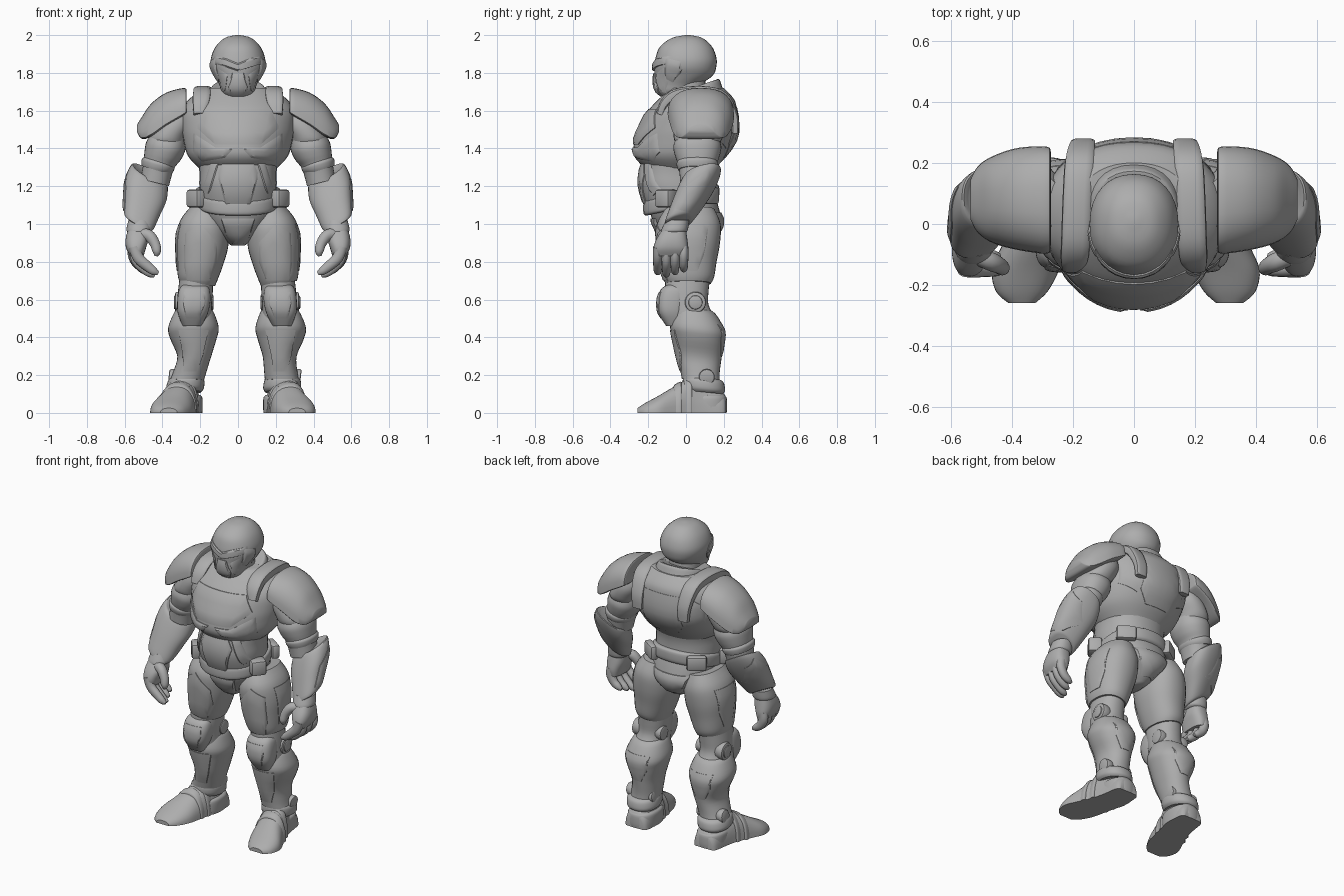
import bpy, bmesh, math
from mathutils import Vector, Matrix
from mathutils.bvhtree import BVHTree

grey = bpy.data.materials.new("armour_grey")
grey.diffuse_color = (0.42, 0.42, 0.42, 1)
SIDES = ((-1, "left"), (1, "right"))


def finish(name, bm, angle=38):
    bmesh.ops.recalc_face_normals(bm, faces=bm.faces)
    me = bpy.data.meshes.new(name)
    bm.to_mesh(me)
    bm.free()
    me.materials.append(grey)
    me.shade_smooth()
    me.set_sharp_from_angle(angle=math.radians(angle))
    ob = bpy.data.objects.new(name, me)
    bpy.context.collection.objects.link(ob)
    return ob


def spline(rows, steps=4):
    # smooth interpolation through rows of numbers
    out = []
    for i in range(len(rows) - 1):
        p = [rows[min(max(k, 0), len(rows) - 1)] for k in (i - 1, i, i + 1, i + 2)]
        for j in range(steps):
            t = j / steps
            out.append([0.5 * (2 * b + (c - a) * t + (2 * a - 5 * b + 4 * c - d) * t * t
                               + (3 * b - a - 3 * c + d) * t ** 3) for a, b, c, d in zip(*p)])
    return out + [list(rows[-1])]


def oval(p, n, low=1.0):
    pts = []
    for k in range(n):
        c, s = math.cos(2 * math.pi * k / n), math.sin(2 * math.pi * k / n)
        b = math.copysign(abs(s) ** (2 / p), s)
        pts.append((math.copysign(abs(c) ** (2 / p), c), b if b > 0 else b * low))
    return pts


def skin(name, rings, s=1):
    bm = bmesh.new()
    loops = [[bm.verts.new((v[0] * s, v[1], v[2])) for v in r] for r in rings]
    for a, b in zip(loops, loops[1:]):
        for k in range(len(a)):
            m = (k + 1) % len(a)
            bm.faces.new((a[k], a[m], b[m], b[k]))
    bm.faces.new(loops[0])
    bm.faces.new(loops[-1])
    return finish(name, bm)


def loft(name, rows, s=1, axis="z", p=2.2, low=1.0, tx=0, ty=0, n=32):
    # rows: centre x, y, z and the two radii of each section
    rings = []
    for x, y, z, a, b in spline(rows):
        ring = []
        for u, v in oval(p, n, low):
            u, v = u * a, v * b
            ring.append({"z": (x + u, y + v, z + tx * u + ty * v),
                         "x": (x, y + u, z + v), "y": (x + u, y, z + v)}[axis])
        rings.append(ring)
    return skin(name, rings, s)


def sweep(name, rows, side, s=1, p=2, n=14):
    # rows: point x, y, z plus half width and half height
    rows = spline(rows)
    side, rings = Vector(side), []
    for i, r in enumerate(rows):
        t = Vector(rows[min(i + 1, len(rows) - 1)][:3]) - Vector(rows[max(i - 1, 0)][:3])
        up = t.cross(side).normalized()
        rings.append([Vector(r[:3]) + side * u * r[3] + up * v * r[4] for u, v in oval(p, n)])
    return skin(name, rings, s)


def plate(name, target, outline, d, lift=0.012):
    # raised panel wrapped onto a part, seen along direction d
    src = bmesh.new()
    src.from_mesh(target.data)
    tree = BVHTree.FromBMesh(src)
    d, bm = Vector(d), bmesh.new()
    flat = (lambda a, z: (a, 0, z)) if d.x == 0 else (lambda a, z: (0, a, z))
    bm.faces.new([bm.verts.new(flat(a, z)) for a, z in outline])
    bmesh.ops.triangulate(bm, faces=bm.faces)
    bmesh.ops.subdivide_edges(bm, edges=bm.edges, cuts=5, use_grid_fill=True)
    for v in bm.verts:
        hit = tree.ray_cast(v.co + d * 2, -d)[0] or tree.find_nearest(v.co + d * 0.15)[0]
        v.co = hit + d * lift * (0.45 if v.is_boundary else 1)
    rim = bmesh.ops.extrude_edge_only(bm, edges=[e for e in bm.edges if e.is_boundary])
    for v in rim["geom"]:
        if isinstance(v, bmesh.types.BMVert):
            v.co -= d * 0.025
    src.free()
    return finish(name, bm, 30)


def box(name, c, size, turn=0, bevel=0.015):
    bm = bmesh.new()
    bmesh.ops.create_cube(bm, size=1, matrix=Matrix.Translation(c) @ Matrix.Rotation(turn, 4, "Z")
                          @ Matrix.Diagonal((*size, 1)))
    bmesh.ops.bevel(bm, geom=bm.edges, offset=bevel, segments=2, affect="EDGES", profile=0.5)
    return finish(name, bm)


def disc(name, c, r, w):
    bm = bmesh.new()
    bmesh.ops.create_cone(bm, cap_ends=True, segments=24, radius1=r, radius2=r, depth=w,
                          matrix=Matrix.Translation(c) @ Matrix.Rotation(math.pi / 2, 4, "Y"))
    rims = [e for e in bm.edges if any(len(f.verts) > 4 for f in e.link_faces)]
    bmesh.ops.bevel(bm, geom=rims, offset=0.01, segments=2, affect="EDGES", profile=0.5)
    return finish(name, bm)


def mir(pts, s):
    return [(x * s, z) for x, z in pts]


F, B = (0, -1, 0), (0, 1, 0)

# torso, tapered toward the breastbone
chest = loft("chest", [(0, -.03, 1.29, .2, .18), (0, -.03, 1.36, .265, .245), (0, 0, 1.45, .29, .27),
                       (0, .018, 1.52, .3, .26), (0, .035, 1.6, .298, .235), (0, .055, 1.66, .26, .2),
                       (0, .06, 1.72, .18, .14)], p=2.2, n=40)
for v in chest.data.vertices:
    v.co.x *= 1 - .6 * max(-.06 - v.co.y, 0)
belly = loft("abdomen", [(0, -.02, 1.38, .22, .2), (0, -.045, 1.28, .205, .195), (0, -.05, 1.2, .205, .195),
                         (0, -.03, 1.1, .195, .185), (0, -.02, 1.04, .16, .16)])
plate("chest_plate", chest, [(-.17, 1.61), (-.22, 1.51), (-.12, 1.42), (.12, 1.42), (.22, 1.51), (.17, 1.61)], F, .012)
plate("belly_plate", belly, [(-.08, 1.33), (.08, 1.33), (.11, 1.26), (.06, 1.08), (-.06, 1.08), (-.11, 1.26)], F)
plate("back_plate", chest, [(-.13, 1.62), (.13, 1.62), (.14, 1.42), (.08, 1.35), (-.08, 1.35), (-.14, 1.42)], B, .006)
for s, side in SIDES:
    plate(side + "_rib_plate", chest, mir([(.02, 1.405), (.12, 1.405), (.235, 1.48), (.24, 1.38), (.19, 1.33), (.07, 1.35)], s), F, .012)
    plate(side + "_waist_strap", belly, mir([(.1, 1.33), (.14, 1.34), (.19, 1.18), (.155, 1.15)], s), F)
    sweep(side + "_shoulder_strap", [(.205, -.14, 1.58, .03, .02), (.195, -.11, 1.645, .045, .025),
          (.19, -.04, 1.69, .048, .03), (.185, .1, 1.7, .048, .03), (.178, .2, 1.67, .048, .028),
          (.168, .255, 1.57, .042, .022), (.165, .26, 1.48, .035, .018)], (1, 0, 0), s, p=4)
    plate(side + "_flank_plate", chest, mir([(.15, 1.4), (.25, 1.45), (.26, 1.56), (.21, 1.6), (.21, 1.46)], s), B, .006)

# neck and helmet
loft("collar", [(0, .03, 1.6, .19, .18), (0, .03, 1.675, .16, .16), (0, .025, 1.715, .14, .148),
                (0, .02, 1.71, .115, .12)], ty=.35)
loft("neck", [(0, .01, 1.6, .1, .1), (0, 0, 1.8, .09, .1)])
helmet = loft("helmet", [(0, .01, 2.0, .012, .012), (0, .006, 1.985, .07, .08), (0, 0, 1.94, .118, .137),
                         (0, 0, 1.88, .143, .161), (0, -.004, 1.83, .142, .164), (0, -.013, 1.785, .122, .154),
                         (0, -.045, 1.74, .1, .122), (0, -.065, 1.7, .086, .09), (0, -.07, 1.665, .055, .05)])
plate("brow", helmet, [(-.125, 1.89), (-.06, 1.875), (0, 1.85), (.06, 1.875), (.125, 1.89), (.13, 1.85),
                       (.06, 1.83), (0, 1.81), (-.06, 1.83), (-.13, 1.85)], F, .012)
plate("mouth_guard", helmet, [(-.03, 1.8), (.03, 1.8), (.055, 1.72), (.035, 1.675), (-.035, 1.675), (-.055, 1.72)], F, .01)
for s, side in SIDES:
    plate(side + "_cheek", helmet, mir([(.055, 1.79), (.115, 1.83), (.1, 1.76), (.075, 1.69), (.065, 1.72)], s), F, .01)
    plate(side + "_temple", helmet, [(-.11, 1.88), (-.03, 1.86), (-.02, 1.81), (-.07, 1.75), (-.11, 1.77)], (s, 0, 0), .01)

# belt and pelvis
pelvis = loft("pelvis", [(0, -.02, 1.16, .19, .17), (0, -.01, 1.08, .2, .185), (0, .01, 1.0, .17, .178),
                         (0, .01, .93, .09, .14), (0, 0, .885, .035, .08)])
loft("belt", [(0, -.025, 1.085, .2, .185), (0, -.025, 1.1, .213, .2), (0, -.025, 1.155, .213, .2),
              (0, -.025, 1.17, .2, .185)], ty=.22)
plate("codpiece", pelvis, [(-.09, 1.03), (.09, 1.03), (.06, .93), (.03, .895), (-.03, .895), (-.06, .93)], F, .016)
plate("seat_plate", pelvis, [(-.13, 1.06), (.13, 1.06), (.1, .98), (.04, .91), (-.04, .91), (-.1, .98)], B, .015)
for s, side in SIDES:
    box(side + "_front_pouch", (s * .215, -.105, 1.135), (.095, .085, .095), s * .9)
    box(side + "_rear_pouch", (s * .165, .125, 1.15), (.12, .05, .09), -s * .6)

# arms
for s, side in SIDES:
    loft(side + "_shoulder_pad", [(.272, .078, 1.6, .155, .1), (.285, .078, 1.585, .175, .135),
         (.38, .082, 1.53, .167, .165), (.46, .08, 1.475, .143, .162), (.51, .08, 1.46, .11, .105),
         (.535, .08, 1.49, .065, .035)], s, "x", 2.35, .08)
    loft(side + "_shoulder_joint", [(.31, .07, 1.64, .07, .09), (.33, .07, 1.54, .1, .13), (.37, .065, 1.46, .1, .13),
         (.375, .06, 1.42, .09, .11)], s)
    loft(side + "_upper_arm", [(.365, .06, 1.46, .09, .11), (.383, .06, 1.41, .102, .127), (.4, .06, 1.36, .095, .118),
         (.42, .06, 1.31, .08, .1), (.44, .055, 1.22, .075, .085)], s, tx=.25)
    loft(side + "_elbow_band", [(.415, .06, 1.335, .075, .1), (.422, .06, 1.32, .086, .11), (.428, .06, 1.3, .084, .107),
         (.435, .06, 1.285, .075, .1)], s, tx=.3)
    arm = loft(side + "_gauntlet", [(.465, .085, 1.255, .075, .075), (.468, .085, 1.26, .095, .1),
               (.485, .055, 1.19, .108, .106), (.507, .01, 1.1, .094, .096), (.525, -.035, 1.02, .079, .078),
               (.527, -.04, 1.005, .065, .065)], s, p=2.4, tx=.55, ty=.25)
    plate(side + "_gauntlet_plate", arm, [(.12, 1.29), (.15, 1.22), (.1, 1.1), (.03, 1.06), (-.06, 1.08), (0, 1.2)], (s, 0, 0), .008)
    loft(side + "_wrist", [(.522, -.045, 1.02, .058, .062), (.525, -.06, .97, .066, .07), (.527, -.065, .955, .055, .065)], s)
    loft(side + "_palm", [(.53, -.06, .98, .05, .058), (.535, -.075, .92, .06, .082), (.54, -.08, .87, .052, .092),
         (.535, -.08, .83, .035, .085)], s, p=2.6)
    for i in range(4):
        y, k, r = -.15 + i * .046, (0, -.012, 0, .015)[i], (-.03, -.012, .008, .025)[i]
        sweep(f"{side}_finger_{i + 1}", [(.55, y, .88, .024, .03), (.542 + r / 2, y, .82 + k, .025, .03),
              (.508 + r, y, .775 + k, .023, .027), (.475 + r, y, .75 + k, .02, .022),
              (.452 + r, y, .738 + k, .009, .01)], (0, 1, 0), s)
    sweep(side + "_thumb", [(.53, -.095, .945, .034, .034), (.475, -.12, .94, .033, .032), (.442, -.135, .9, .028, .028),
          (.43, -.145, .855, .023, .023), (.435, -.145, .83, .009, .009)], (0, 1, 0), s)

# legs
legs = []
for s, side in SIDES:
    thigh = loft(side + "_thigh", [(.165, .02, 1.08, .085, .13), (.178, .015, 1.0, .128, .168), (.19, .015, .9, .138, .165),
                 (.202, .012, .8, .123, .15), (.214, .012, .72, .106, .137), (.217, .012, .685, .095, .12)], s, tx=.15)
    plate(side + "_thigh_plate", thigh, mir([(.2, 1.0), (.28, .95), (.285, .78), (.27, .7), (.15, .7), (.11, .8), (.11, .9)], s), F, .01)
    plate(side + "_hip_plate", thigh, [(-.06, 1.0), (.12, 1.0), (.1, .85), (.06, .75), (-.03, .75)], (s, 0, 0), .006)
    knee = loft(side + "_knee", [(.215, .01, .74, .085, .12), (.22, .005, .65, .092, .115), (.226, .01, .57, .092, .11),
                (.23, .04, .49, .1, .125)], s)
    pad = loft(side + "_knee_pad", [(.225, -.05, .68, .06, .045), (.226, -.062, .655, .08, .07),
               (.228, -.073, .6, .088, .078), (.234, -.075, .53, .08, .072), (.238, -.055, .46, .05, .05)], s, p=2.8)
    pp = plate(side + "_knee_plate", pad, mir([(.17, .64), (.28, .64), (.29, .58), (.27, .5), (.2, .5), (.165, .58)], s), F, .006)
    d1 = disc(side + "_knee_hinge", (s * .3, .05, .585), .056, .055)
    d2 = disc(side + "_inner_hinge", (s * .15, .05, .585), .045, .05)
    d3 = disc(side + "_knee_hinge_cap", (s * .31, .05, .585), .038, .05)
    shin = loft(side + "_shin", [(.227, .045, .55, .09, .09), (.228, .05, .525, .108, .115), (.231, .06, .45, .134, .145),
                (.231, .065, .39, .122, .137), (.226, .068, .3, .09, .12), (.24, .073, .22, .088, .105),
                (.252, .078, .17, .09, .1)], s, ty=-.1)
    sp = plate(side + "_shin_plate", shin, mir([(.15, .44), (.31, .44), (.29, .33), (.275, .22), (.2, .22), (.175, .33)], s), F, .008)
    cp = plate(side + "_calf_plate", shin, mir([(.15, .47), (.31, .47), (.3, .38), (.26, .3), (.2, .3), (.16, .38)], s), B, .005)
    cuff = loft(side + "_ankle_cuff", [(.253, .09, .185, .08, .09), (.255, .092, .17, .096, .108), (.257, .095, .13, .1, .112),
                (.257, .095, .11, .088, .1)], s, ty=-.1)
    foot = loft(side + "_foot", [(.25, .213, 0, .06, .08), (.25, .19, 0, .08, .11), (.255, .1, 0, .09, .15),
                (.272, .02, 0, .093, .18), (.302, -.07, 0, .103, .135), (.328, -.15, 0, .11, .088), (.34, -.22, 0, .085, .05),
                (.34, -.258, 0, .045, .025)], s, "y", 2.3, 0)
    heel = loft(side + "_heel", [(.25, .1, 0, .088, .115), (.25, .1, .03, .09, .118), (.25, .1, .08, .088, .115),
                (.25, .1, .095, .075, .1)], s, p=2.5)
    legs += [knee, pad, pp, d1, d2, d3, shin, sp, cp, cuff, foot, heel]
    for i, (y, x, w, h) in enumerate(((.01, .276, .092, .185), (-.045, .294, .098, .155))):
        legs.append(loft(f"{side}_boot_band_{i + 1}", [(x, y + .022, 0, w, h), (x, y + .015, 0, w + .005, h + .01),
                    (x, y - .015, 0, w + .005, h - .005), (x, y - .022, 0, w, h - .02)], s, "y", 2.2, 0))
    for i, x in enumerate((.185, .325)):
        legs.append(disc(f"{side}_ankle_joint_{i + 1}", (s * x, .11, .19), .042, .05))

# stance: both lower legs lean slightly to one side, mostly at the feet
for ob in legs:
    for v in ob.data.vertices:
        v.co.x -= .005 + .022 * min(max((.3 - v.co.z) / .2, 0), 1)
